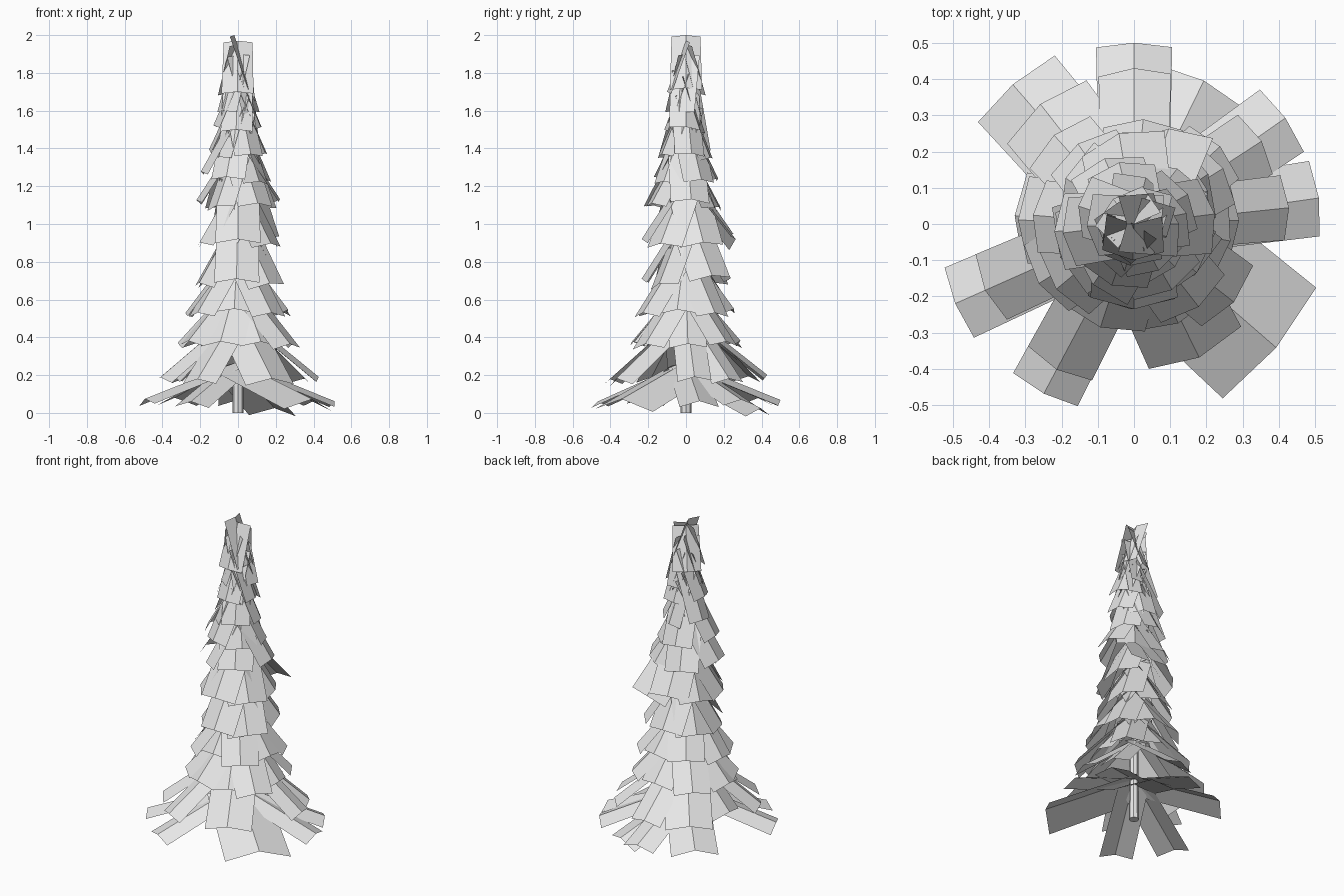
import bpy, math, random
from mathutils import Vector, Matrix

if "Cube" in bpy.data.objects:
    bpy.data.objects.remove(bpy.data.objects["Cube"])

random.seed(11)
grey = bpy.data.materials.new("pale_grey")
grey.diffuse_color = (0.8, 0.8, 0.8, 1)
grey.use_nodes = True
grey.node_tree.nodes["Principled BSDF"].inputs["Base Color"].default_value = grey.diffuse_color


def add_mesh(name, verts, faces):
    mesh = bpy.data.meshes.new(name)
    mesh.from_pydata(verts, [], faces)
    mesh.materials.append(grey)
    obj = bpy.data.objects.new(name, mesh)
    bpy.context.collection.objects.link(obj)
    return obj


def branch(verts, faces, angle, r_tip, z_tip, z_root, width, r_root=0.0, roll=0.0):
    """One branch: a flat card folded down along its middle ridge."""
    a = math.radians(angle)
    out = Vector((math.cos(a), math.sin(a), 0))
    side = Vector((-math.sin(a), math.cos(a), 0))
    root = out * r_root + Vector((0, 0, z_root))
    tip = out * r_tip + Vector((0, 0, z_tip))
    side = Matrix.Rotation(math.radians(roll), 3, root - tip) @ side
    up = side.cross(root - tip).normalized()
    if up.z < 0:
        up = -up
    base = len(verts)
    for p, w in ((root, width * 0.9), (tip, width)):
        for s in (-1, 0, 1):
            verts.append(p + side * (s * w / 2) - up * (abs(s) * 0.16 * w))
    faces.append((base, base + 3, base + 4, base + 1))
    faces.append((base + 1, base + 4, base + 5, base + 2))


# Lower skirts: z of tip, z of root, then (direction, reach, width) per branch
skirts = [
    (0.07, 0.27, [(90, .50, .21), (131, .51, .28), (35, .51, .21), (8, .515, .21),
                  (-41, .52, .40), (64, .44, .28), (-118, .53, .20), (-156, .54, .21)]),
    (0.19, 0.54, [(90, .43, .20), (128, .42, .28), (33, .42, .19),
                  (6, .43, .18), (-64, .41, .28), (-118, .455, .20),
                  (-156, .45, .20), (176, .33, .24)]),
    (0.37, 0.72, [(178, .32, .24), (132, .33, .22), (85, .29, .22), (42, .32, .20),
                  (2, .29, .20), (-38, .35, .22), (-66, .30, .22), (-108, .30, .24),
                  (-148, .31, .22)]),
    (0.54, 0.90, [(175, .28, .20), (125, .27, .22), (78, .26, .22), (32, .29, .20),
                  (-10, .27, .20), (-52, .29, .22), (-95, .23, .22), (-140, .28, .22)]),
]
# Upper tiers: z of tip, z of root, reach, width, count, first direction
uppers = [
    (0.71, 1.08, .235, .24, 6, -92),
    (0.92, 1.28, .235, .24, 6, -90),
    (1.11, 1.45, .21, .21, 6, -60),
    (1.25, 1.60, .18, .19, 5, -110),
    (1.37, 1.70, .145, .17, 5, -62),
    (1.50, 1.80, .115, .17, 4, -95),
    (1.60, 1.90, .10, .16, 3, -140),
]
tier = 0
for z_tip, z_root, cards in skirts:
    verts, faces = [], []
    for angle, reach, width in cards:
        low = .035 if angle == 64 else 0
        branch(verts, faces, angle, reach, z_tip - low + random.uniform(-.012, .012),
               z_root - low, width, roll=random.uniform(-4, 4))
    tier += 1
    add_mesh(f"branch_tier_{tier}", verts, faces)

# Upper branches are scattered and twisted a little more
for z_tip, z_root, reach, width, count, first in uppers:
    verts, faces = [], []
    for i in range(count):
        jitter = random.uniform(-1, 1) if i else 0
        branch(verts, faces, first + 360 * i / count + 10 * jitter, reach + .02 * jitter,
               z_tip + .03 * jitter, z_root + .03 * jitter, width,
               roll=random.uniform(-16, 16) if i else 0)
    tier += 1
    add_mesh(f"branch_tier_{tier}", verts, faces)

# One longer twisted stray branch at the back right
verts, faces = [], []
branch(verts, faces, 70, .28, 0.92, 1.25, .24, roll=28)
add_mesh("stray_branch", verts, faces)

# Crown of steep branches
verts, faces = [], []
for angle, reach, z_tip, z_root, r_root in ((-92, .10, 1.70, 1.97, 0), (0, .08, 1.72, 2.0, -.02),
                                            (130, .09, 1.69, 1.95, 0)):
    branch(verts, faces, angle, reach, z_tip, z_root, .17, r_root)
add_mesh("crown", verts, faces)

# Trunk: slim tapered eight-sided post
bpy.ops.mesh.primitive_cone_add(vertices=8, radius1=.03, radius2=.01, depth=1.9,
                                location=(0, 0, .95))
trunk = bpy.context.object
trunk.name = "trunk"
trunk.data.materials.append(grey)
